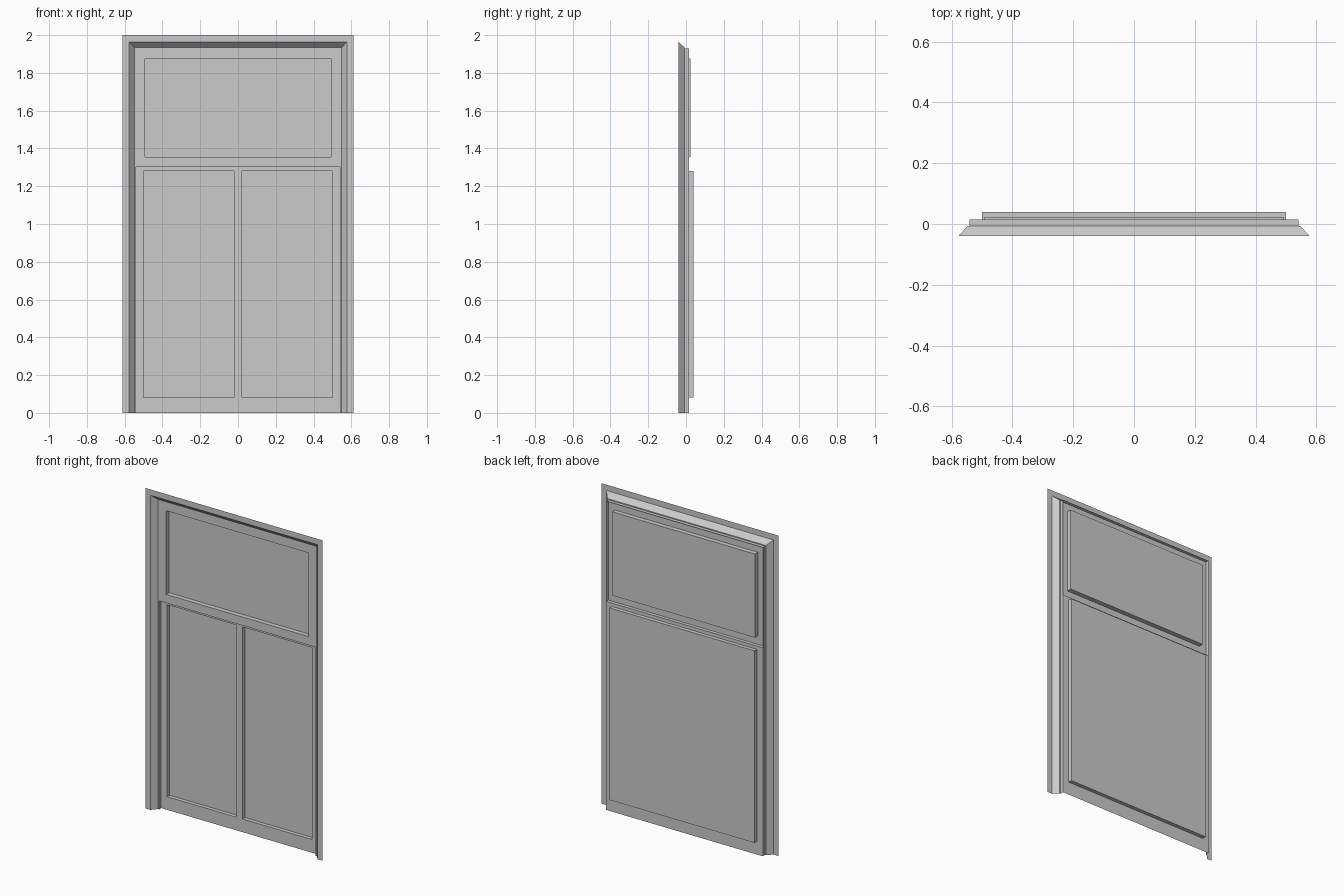
import bpy

if "Cube" in bpy.data.objects:
    bpy.data.objects.remove(bpy.data.objects["Cube"])


def loft(name, rings, closed=False, cap=False):
    """Skin quads between matching outlines, first ring outermost."""
    verts = [p for r in rings for p in r]
    n = len(rings[0])
    faces = []
    for r in range(len(rings) - 1):
        for i in range(n if closed else n - 1):
            j = (i + 1) % n
            a, b = r * n, (r + 1) * n
            faces.append((a + i, b + i, b + j, a + j))
    if cap:
        last = (len(rings) - 1) * n
        faces.append(tuple(last + i for i in reversed(range(n))))
    mesh = bpy.data.meshes.new(name)
    mesh.from_pydata(verts, [], faces)
    mesh.update()
    obj = bpy.data.objects.new(name, mesh)
    bpy.context.collection.objects.link(obj)
    return obj


def arch(x, z, y):
    return [(-x, y, 0), (-x, y, z), (x, y, z), (x, y, 0)]


def rect(x, z0, z1, y):
    return [(-x, y, z0), (-x, y, z1), (x, y, z1), (x, y, z0)]


FRONT, UPPER, LOWER = -0.039, -0.006, 0.015   # depth planes
UPPER_GLASS, LOWER_GLASS = 0.023, 0.039
W, RAIL, HEAD = 0.541, 1.302, 1.928

# Casing: flat flange, splayed reveal, then the jamb return; open at the bottom
loft("window_casing", [arch(0.611, 2.0, FRONT), arch(0.577, 1.964, FRONT),
                       arch(0.548, 1.934, -0.007), arch(W, HEAD, -0.007),
                       arch(W, HEAD, LOWER)])


# Sashes: face border, recess walls, glass pane
def sash(name, z0, z1, y, gx, g0, g1, gy):
    loft(name, [rect(W, z0, z1, y), rect(gx, g0, g1, y), rect(gx, g0, g1, gy)],
         closed=True, cap=True)


sash("upper_sash", RAIL, HEAD, UPPER, 0.492, 1.355, 1.877, UPPER_GLASS)
sash("lower_sash", 0.0, RAIL, LOWER, 0.5, 0.082, 1.281, LOWER_GLASS)

# Underside of the upper sash, stepping back to the lower one
loft("meeting_rail_step", [[(-W, UPPER, RAIL), (W, UPPER, RAIL)],
                           [(-W, LOWER, RAIL), (W, LOWER, RAIL)]])

# Centre mullion in the lower recess: front and two sides
loft("mullion", [[(x, y, 0.082), (x, y, 1.281)] for x, y in
                 [(-0.021, LOWER_GLASS), (-0.021, LOWER),
                  (0.021, LOWER), (0.021, LOWER_GLASS)]])
